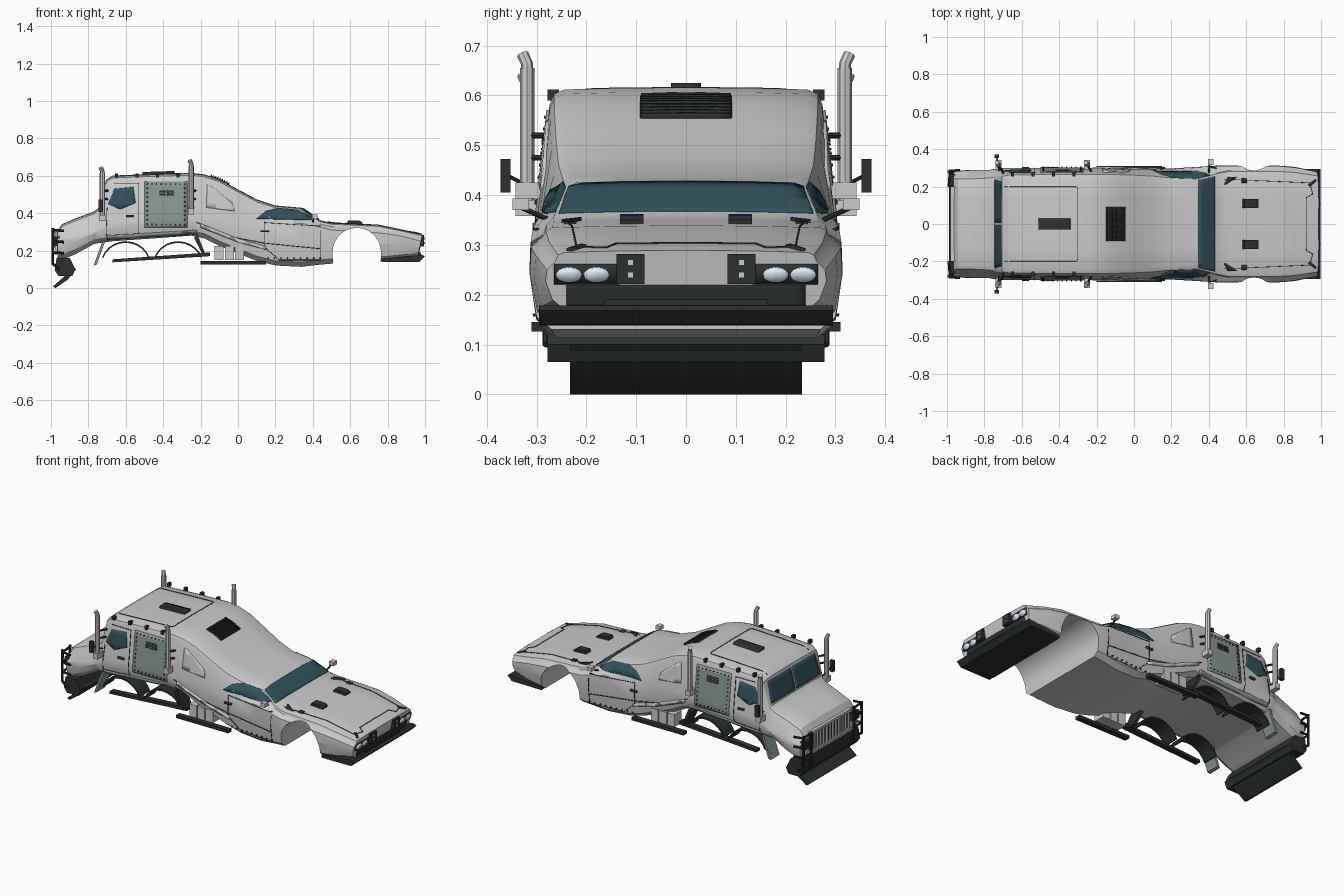
import bpy, bmesh, math
from mathutils import Vector
from mathutils.bvhtree import BVHTree

if "Cube" in bpy.data.objects:
    bpy.data.objects.remove(bpy.data.objects["Cube"])

def material(name, c):
    m = bpy.data.materials.new(name)
    m.diffuse_color = (*c, 1)
    m.use_nodes = True
    m.node_tree.nodes["Principled BSDF"].inputs["Base Color"].default_value = m.diffuse_color
    return m
DARK = material("dark_metal", (.025, .03, .03))
GLASS = material("glass", (.03, .085, .11))
GREEN = material("green_grey", (.25, .31, .28))
LAMP = material("lamp", (.75, .85, .95))

def make(name, bm, mat=None, angle=30):
    bmesh.ops.recalc_face_normals(bm, faces=bm.faces)
    me = bpy.data.meshes.new(name)
    bm.to_mesh(me)
    bm.free()
    ob = bpy.data.objects.new(name, me)
    bpy.context.collection.objects.link(ob)
    if mat:
        me.materials.append(mat)
    smooth(ob, angle)
    return ob

def smooth(ob, angle=30):
    bpy.ops.object.select_all(action='DESELECT')
    ob.select_set(True)
    bpy.context.view_layer.objects.active = ob
    bpy.ops.object.shade_smooth_by_angle(angle=math.radians(angle))

def prism(name, pts, y0, y1, mat=None):
    """xz profile extruded along y"""
    bm = bmesh.new()
    f = bm.faces.new([bm.verts.new((x, y0, z)) for x, z in pts])
    g = bmesh.ops.extrude_face_region(bm, geom=[f])["geom"]
    bmesh.ops.translate(bm, vec=(0, y1 - y0, 0), verts=[v for v in g if isinstance(v, bmesh.types.BMVert)])
    return make(name, bm, mat)

def box(name, x0, x1, y0, y1, z0, z1, mat=None):
    return prism(name, [(x0, z0), (x1, z0), (x1, z1), (x0, z1)], y0, y1, mat)

def pipe(name, pts, r, mat=None):
    cu = bpy.data.curves.new(name, 'CURVE')
    cu.dimensions, cu.bevel_depth, cu.bevel_resolution, cu.use_fill_caps = '3D', r, 2, True
    sp = cu.splines.new('POLY')
    sp.points.add(len(pts) - 1)
    for p, c in zip(sp.points, pts):
        p.co = (*c, 1)
    ob = bpy.data.objects.new(name, cu)
    bpy.context.collection.objects.link(ob)
    bpy.ops.object.select_all(action='DESELECT')
    ob.select_set(True)
    bpy.context.view_layer.objects.active = ob
    bpy.ops.object.convert(target='MESH')
    if mat:
        ob.data.materials.append(mat)
    smooth(ob, 40)

# Main body: x, bottom z, belt z, top z, belt half width, top half width
ST = [(-.965, .15, .25, .30, .28, .25), (-.94, .15, .26, .338, .285, .25), (-.87, .18, .28, .368, .29, .25),
      (-.77, .235, .31, .405, .29, .255), (-.745, .24, .32, .425, .295, .26), (-.705, .245, .34, .575, .30, .264),
      (-.67, .25, .35, .597, .30, .27), (-.45, .265, .37, .606, .30, .274), (-.25, .28, .37, .612, .30, .274),
      (-.18, .265, .37, .603, .30, .274), (-.1, .225, .37, .577, .30, .273), (0, .185, .36, .523, .297, .27),
      (.1, .145, .35, .47, .295, .265), (.2, .12, .35, .437, .297, .255), (.34, .113, .345, .425, .305, .25),
      (.44, .125, .325, .358, .312, .272), (.5, .13, .31, .346, .314, .285), (.75, .14, .295, .335, .314, .288),
      (.86, .15, .28, .312, .305, .28), (.985, .165, .25, .285, .282, .262)]
bm = bmesh.new()
rings = []
for i, (x, zb, zm, zt, w, wt) in enumerate(ST):
    r, wb = min(.03, (zt - zm) * .5), w - .014
    half = [(wb - .03, zb), (wb, zb + .025), (w, (zb + zm) / 2 + .02), (w - .003, zm), (wt, zt - r),
            (wt - .3 * r, zt - .3 * r), (wt - r, zt), (wt * .5, zt + .003)]
    ring = [(y, z) for y, z in half] + [(0, zt + .004)] + [(-y, z) for y, z in reversed(half)]
    lean = .2 if i == len(ST) - 1 else 0
    rings.append([bm.verts.new((x - lean * (zt - z), y, z)) for y, z in ring])
for a, b in zip(rings, rings[1:]):
    for j in range(len(a)):
        k = (j + 1) % len(a)
        bm.faces.new((a[j], a[k], b[k], b[j]))
bm.faces.new(rings[0])
bm.faces.new(rings[-1])
body = make("body_shell", bm)

# Wheel arch cut through the car half
arc = [(.635 + .129 * math.cos(t * math.pi / 24), .19 + .131 * math.sin(t * math.pi / 24)) for t in range(25)]
cutter = prism("arch_cutter", [(.76, .0)] + arc + [(.51, .0)], -.5, .5)
cutter.hide_render = True
cutter.hide_set(True)
mod = body.modifiers.new("arch", 'BOOLEAN')
mod.object, mod.solver = cutter, 'EXACT'
bpy.context.view_layer.objects.active = body
bpy.ops.object.modifier_apply(modifier="arch")
smooth(body, 28)
bm = bmesh.new()
bm.from_mesh(body.data)
TREE = BVHTree.FromBMesh(bm)
bm.free()

def decal(name, polys, axis, s, mat=None, thick=.007):
    """flat outlines projected onto the body along an axis, from side s"""
    k = 'xyz'.index(axis)
    bm = bmesh.new()
    for pts in polys:
        vs = []
        for p in pts:
            c = list(p)
            c.insert(k, 2 * s)
            vs.append(bm.verts.new(c))
        bm.faces.new(vs)
    for a in {0, 1, 2} - {k}:
        for n in range(-33, 34):
            co, no = Vector(), Vector()
            co[a], no[a] = n * .03 + .004, 1
            bmesh.ops.bisect_plane(bm, geom=bm.verts[:] + bm.edges[:] + bm.faces[:], plane_co=co, plane_no=no)
    d = Vector()
    d[k] = -s
    miss = []
    for v in bm.verts:
        hit = TREE.ray_cast(v.co, d)[0]
        if hit:
            v.co = hit
        else:
            miss.append(v)
    bmesh.ops.delete(bm, geom=miss, context='VERTS')
    ob = make(name, bm, mat)
    m = ob.modifiers.new("thickness", 'SOLIDIFY')
    m.thickness, m.offset = thick, 0

def rect(a0, a1, b0, b1):
    return [(a0, b0), (a1, b0), (a1, b1), (a0, b1)]

def lines(pts, w=.003, closed=False):
    out = []
    for a, b in zip(pts, pts[1:] + (pts[:1] if closed else [])):
        a, b = Vector(a), Vector(b)
        n = (b - a).orthogonal().normalized() * w / 2
        out.append([tuple(a + n), tuple(b + n), tuple(b - n), tuple(a - n)])
    return out

# Glass and panels on both sides
for s in (1, -1):
    decal("cab_side_window", [[(-.695, .45), (-.66, .53), (-.56, .54), (-.548, .455), (-.63, .42)]], 'y', s, GLASS)
    decal("car_side_window", [[(.1, .37), (.15, .41), (.22, .426), (.31, .418), (.41, .372), (.38, .362)]], 'y', s, GLASS)
    decal("green_side_panel", [rect(-.5, -.27, .325, .57)], 'y', s, GREEN, .01)
    rv = [rect(x - .003, x + .003, z - .003, z + .003) for x in (-.485, -.285) for z in [.34 + .024 * i for i in range(10)]]
    rv += [rect(x - .003, x + .003, z - .003, z + .003) for z in (.34, .556) for x in [-.46 + .025 * i for i in range(7)]]
    rv += [rect(x - .003, x + .003, .157, .163) for x in [.16 + .035 * i for i in range(9)]]
    decal("rivets", rv, 'y', s, DARK, .016)
    decal("side_louvres", [rect(a, a + .035, z, z + .004) for a in (-.42, -.38) for z in (.49, .5, .51, .52)], 'y', s, DARK, .016)
    decal("rear_side_panel", [[(-.17, .43), (-.02, .41), (-.03, .455), (-.14, .54), (-.165, .55)]], 'y', s, None, .012)
    seams = lines([(-.7, .43), (-.705, .28), (-.53, .29), (-.53, .56), (-.66, .56)])
    seams += lines([(.14, .35), (.14, .22), (.22, .15), (.44, .15), (.44, .33), (.14, .35)])
    seams += lines([(-.22, .35), (-.02, .27), (.14, .24), (.44, .21)], .004)
    decal("door_seams", seams, 'y', s, DARK, .005)
    decal("sill_strip", [[(-.7, .262), (-.22, .292), (-.22, .31), (-.7, .28)]], 'y', s, GREEN, .016)
    decal("flank_strip", [[(-.2, .325), (0, .245), (.15, .205), (.15, .222), (0, .265), (-.2, .345)]], 'y', s, None, .018)
    decal("door_handles", [rect(.12, .165, .298, .308), rect(-.6, -.56, .38, .39)], 'y', s, DARK, .02)
    decal("cab_windshield", [[(s * .008, .438), (s * .235, .438), (s * .225, .56), (s * .008, .56)]], 'x', -1, GLASS)
decal("car_windshield", [[(.345, -.235), (.432, -.255), (.432, .255), (.345, .235)]], 'z', 1, GLASS)

# Roof and hood fittings
decal("roof_vent", [rect(-.51, -.34, -.03, .03)], 'z', 1, DARK, .024)
decal("rear_grille", [rect(-.15, -.052, -.092, .092)], 'z', 1, DARK, .008)
decal("rear_grille_slats", [rect(x, x + .005, -.09, .09) for x in [-.147 + .0115 * i for i in range(9)]], 'z', 1, DARK, .02)
decal("roof_seams", lines([(-.69, -.2), (-.31, -.2), (-.3, -.19), (-.3, .19), (-.31, .2), (-.69, .2)]), 'z', 1, DARK, .005)
decal("hood_seams", lines([(.48, -.24), (.94, -.22), (.955, -.16), (.92, -.14), (.92, .14), (.955, .16), (.94, .22), (.48, .24)]), 'z', 1, DARK, .005)
for s in (1, -1):
    prism("hood_scoop", [(.575, .335), (.665, .335), (.665, .35), (.65, .36), (.59, .362)], s * .085, s * .133, DARK)
    decal("hood_slots", [rect(.575, .605, s * .22, s * .245), [(.48, s * .21), (.49, s * .21), (.55, s * .25), (.5, s * .25)],
                         [(.93, s * .21), (.97, s * .24), (.975, s * .23), (.94, s * .2)]], 'z', 1, DARK, .01)
    for x in (-.65, -.54, -.43, -.32):
        box("roof_clip", x - .008, x + .008, s * .255, s * .278, .59, .612, DARK)

# Car nose: lamps, bumper, splitter
decal("lower_intake", [rect(-.24, .24, .178, .22)], 'x', 1, DARK)
box("intake_plate", .955, .978, -.165, .165, .172, .19, DARK)
prism("front_splitter", [(.77, .138), (.97, .14), (.998, .168), (.985, .178), (.77, .155)], -.295, .295, DARK)
for s in (1, -1):
    decal("headlight_recess", [rect(s * .135, s * .265, .222, .262)], 'x', 1, DARK, .01)
    decal("headlights", [[(s * y + .026 * math.cos(i * math.pi / 8), .241 + .015 * math.sin(i * math.pi / 8))
                          for i in range(16)] for y in (.18, .235)], 'x', 1, LAMP, .018)
    box("square_lamp", .955, .995, s * .083, s * .14, .222, .282, DARK)
    for z in (.24, .265):
        box("lamp_bolt", .99, 1.0, s * .105, s * .117, z - .006, z + .006)

# Exhaust stacks, mirrors, under-body rails
for s in (1, -1):
    for x, z0, z1 in ((-.725, .37, .615), (-.25, .405, .655)):
        pipe("exhaust_stack", [(x, s * .319, z0), (x, s * .319, z1)], .0145)
        pipe("stack_tip", [(x, s * .319, z1), (x, s * .319, z1 + .008), (x - .008, s * .328, z1 + .028)], .012)
        box("stack_foot", x - .016, x + .016, s * .29, s * .342, z0 - .012, z0 + .02)
        for z in (.475, .52):
            pipe("stack_bracket", [(x + .03, s * .265, z), (x, s * .319, z)], .006, DARK)
    box("cab_mirror", -.745, -.722, s * .352, s * .372, .405, .472, DARK)
    pipe("cab_mirror_arm", [(-.72, s * .28, .4), (-.73, s * .33, .425), (-.734, s * .36, .44)], .004, DARK)
    box("car_mirror", .395, .425, s * .315, s * .348, .37, .393)
    pipe("car_mirror_arm", [(.4, s * .275, .35), (.405, s * .33, .375)], .005, DARK)
    prism("step_rail", [(-.67, .137), (-.15, .17), (-.15, .19), (-.67, .153)], s * .245, s * .28, DARK)
    box("side_pipe", -.2, .15, s * .278, s * .31, .126, .145, DARK)
    for j in range(3):
        box("fuel_tank", -.125 + j * .055, -.077 + j * .055, s * .22, s * .29, .15, .225)
    prism("mud_flap", [(-.725, .25), (-.71, .25), (-.755, .125), (-.772, .12)], s * .2, s * .285, GREEN)
    prism("rear_flap", [(-.235, .27), (-.215, .28), (-.17, .17), (-.185, .17)], s * .2, s * .285, DARK)
    for cx in (-.6, -.32):
        ts = [math.radians(20 + 14 * i) for i in range(11)]
        pr = [(cx + .135 * math.cos(t), .12 + .13 * math.sin(t)) for t in ts]
        pr += [(cx + .128 * math.cos(t), .12 + .121 * math.sin(t)) for t in reversed(ts)]
        prism("wheel_guard", pr, s * .17, s * .27, DARK)

# Truck nose: grille, guard bars, bumper, plough
decal("grille_back", [rect(-.19, .19, .19, .288)], 'x', -1, DARK)
for i in range(13):
    y = -.18 + i * .03
    box("grille_slat", -.978, -.96, y - .006, y + .006, .19, .3)
for z in (.185, .3):
    box("grille_frame", -.98, -.955, -.2, .2, z - .006, z + .008)
for s in (1, -1):
    box("nose_lamp", -.985, -.955, s * .205, s * .265, .225, .275, DARK)
    for y in (.205, .28):
        pipe("guard_post", [(-.955, s * y, .1), (-.99, s * y, .13), (-.99, s * y, .32)], .008, DARK)
    for z in (.19, .25, .31):
        pipe("guard_bar", [(-.99, s * .2, z), (-.985, s * .285, z), (-.93, s * .288, z - .005)], .007, DARK)
prism("truck_bumper", [(-.98, .095), (-.96, .065), (-.885, .065), (-.87, .1), (-.9, .16), (-.97, .16)], -.278, .278, DARK)
prism("plough_blade", [(-.99, .008), (-.975, .0), (-.91, .045), (-.865, .1), (-.885, .12), (-.93, .06)], -.233, .233, DARK)
